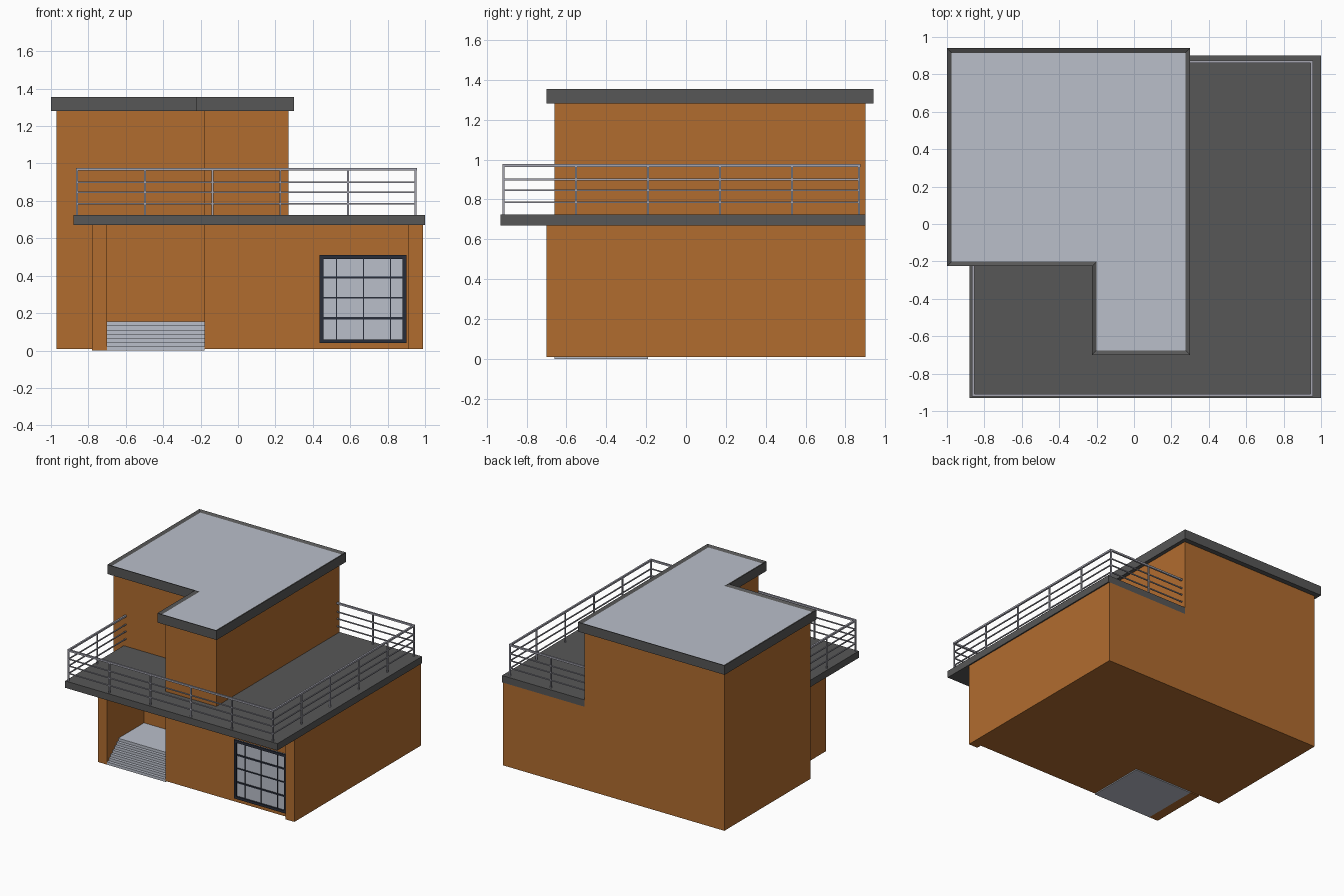
import bpy
import bmesh
from mathutils import Vector

cube = bpy.data.objects.get("Cube")
if cube:
    bpy.data.objects.remove(cube)


def material(name, rgb):
    m = bpy.data.materials.new(name)
    m.use_nodes = True
    m.diffuse_color = (*rgb, 1)
    m.node_tree.nodes["Principled BSDF"].inputs["Base Color"].default_value = (*rgb, 1)
    return m


ORANGE = material("orange wall", (0.44, 0.15, 0.028))
DARK = material("dark grey trim", (0.095, 0.095, 0.095))
LIGHT = material("pale grey", (0.49, 0.52, 0.59))
NAVY = material("dark window frame", (0.022, 0.027, 0.042))
STEEL = material("steel rail", (0.38, 0.38, 0.44))


def finish(name, bm, *mats):
    bmesh.ops.recalc_face_normals(bm, faces=bm.faces)
    mesh = bpy.data.meshes.new(name)
    bm.to_mesh(mesh)
    bm.free()
    for m in mats:
        mesh.materials.append(m)
    obj = bpy.data.objects.new(name, mesh)
    bpy.context.collection.objects.link(obj)
    return obj


def extrude(points, offset):
    """Solid made by sweeping a flat outline along an offset."""
    bm = bmesh.new()
    face = bm.faces.new([bm.verts.new(p) for p in points])
    res = bmesh.ops.extrude_face_region(bm, geom=[face], use_keep_orig=True)
    verts = [g for g in res["geom"] if isinstance(g, bmesh.types.BMVert)]
    bmesh.ops.translate(bm, verts=verts, vec=offset)
    bmesh.ops.recalc_face_normals(bm, faces=bm.faces)
    return bm


def prism(outline, z0, z1):
    return extrude([(x, y, z0) for x, y in outline], (0, 0, z1 - z0))


def add_box(bm, lo, hi):
    lo, hi = Vector(lo), Vector(hi)
    verts = bmesh.ops.create_cube(bm, size=1)["verts"]
    bmesh.ops.scale(bm, verts=verts, vec=hi - lo)
    bmesh.ops.translate(bm, verts=verts, vec=(lo + hi) / 2)


def box(name, lo, hi, mat):
    bm = bmesh.new()
    add_box(bm, lo, hi)
    return finish(name, bm, mat)


def l_shape(left, step, right, front, middle, back):
    return [(left, middle), (step, middle), (step, front),
            (right, front), (right, back), (left, back)]


# Walls
GROUND, FLOOR, DECK, ROOF = 0.008, 0.67, 0.725, 1.28
finish("tall_block", prism(l_shape(-0.97, -0.18, 0.27, -0.66, -0.19, 0.90), GROUND, ROOF), ORANGE)
box("low_room", (0.27, -0.66, GROUND), (0.91, 0.90, FLOOR), ORANGE)
box("right_wall", (0.91, -0.70, GROUND), (0.99, 0.90, FLOOR), ORANGE)
box("porch_wall", (-0.78, -0.66, 0), (-0.70, -0.19, FLOOR), ORANGE)

# Roof with a raised rim around a pale panel
bm = prism(l_shape(-1.0, -0.225, 0.30, -0.70, -0.225, 0.94), ROOF, 1.355)
top = max(bm.faces, key=lambda f: f.calc_center_median().z)
bmesh.ops.inset_region(bm, faces=[top], thickness=0.025, use_even_offset=True)
bmesh.ops.translate(bm, verts=top.verts[:], vec=(0, 0, -0.012))
top.material_index = 1
finish("roof", bm, DARK, LIGHT)

# Terrace deck wrapping the tall block
deck = [(-0.88, -0.93), (1, -0.93), (1, 0.90), (0.27, 0.90),
        (0.27, -0.66), (-0.18, -0.66), (-0.18, -0.19), (-0.88, -0.19)]
finish("terrace_deck", prism(deck, FLOOR, DECK), DARK)

# Porch stairs, swept from a stepped profile
STEPS, RISE, RUN = 7, 0.155 / 7, 0.17 / 7
profile = [(-0.66, 0)]
for i in range(STEPS):
    y = -0.66 + i * RUN
    profile += [(y, (i + 1) * RISE), (y + RUN, (i + 1) * RISE)]
profile[-1] = (-0.19, STEPS * RISE)
profile.append((-0.19, 0))
finish("porch_stairs", extrude([(-0.70, y, z) for y, z in profile], (0.52, 0, 0)), LIGHT)

# Window
X0, X1, Z0, Z1 = 0.437, 0.90, 0.04, 0.51
box("window_glass", (X0, -0.664, Z0), (X1, -0.658, Z1), LIGHT)
bm = bmesh.new()
rim = 0.02
for x in (X0, X1 - rim):
    add_box(bm, (x, -0.676, Z0), (x + rim, -0.658, Z1))
for z in (Z0, Z1 - rim):
    add_box(bm, (X0, -0.676, z), (X1, -0.658, z + rim))
for x in (0.527, 0.67, 0.815):
    add_box(bm, (x - 0.003, -0.669, Z0), (x + 0.003, -0.66, Z1))
for z, t in ((0.172, 0.006), (0.283, 0.004), (0.39, 0.006)):
    add_box(bm, (X0, -0.671, z - t), (X1, -0.66, z + t))
finish("window_frame", bm, NAVY)


# Railings
def railing(name, start, end, posts):
    bm = bmesh.new()
    a, b = Vector(start), Vector(end)
    lo = Vector((min(a.x, b.x), min(a.y, b.y)))
    hi = Vector((max(a.x, b.x), max(a.y, b.y)))
    for z, r in ((0.785, 0.004), (0.845, 0.004), (0.90, 0.004), (0.97, 0.007)):
        add_box(bm, (lo.x - r, lo.y - r, z - r), (hi.x + r, hi.y + r, z + r))
    for i in posts:
        p = a + (b - a).normalized() * i * 0.362
        r = 0.005
        add_box(bm, (p.x - r, p.y - r, DECK), (p.x + r, p.y + r, 0.966))
    finish(name, bm, STEEL)


railing("front_railing", (-0.86, -0.915), (0.95, -0.915), range(6))
railing("left_side_railing", (0.95, -0.915), (0.95, 0.868), range(1, 5))
railing("back_railing", (0.95, 0.868), (0.27, 0.868), range(2))
railing("right_side_railing", (-0.86, -0.915), (-0.86, -0.19), range(1, 2))
